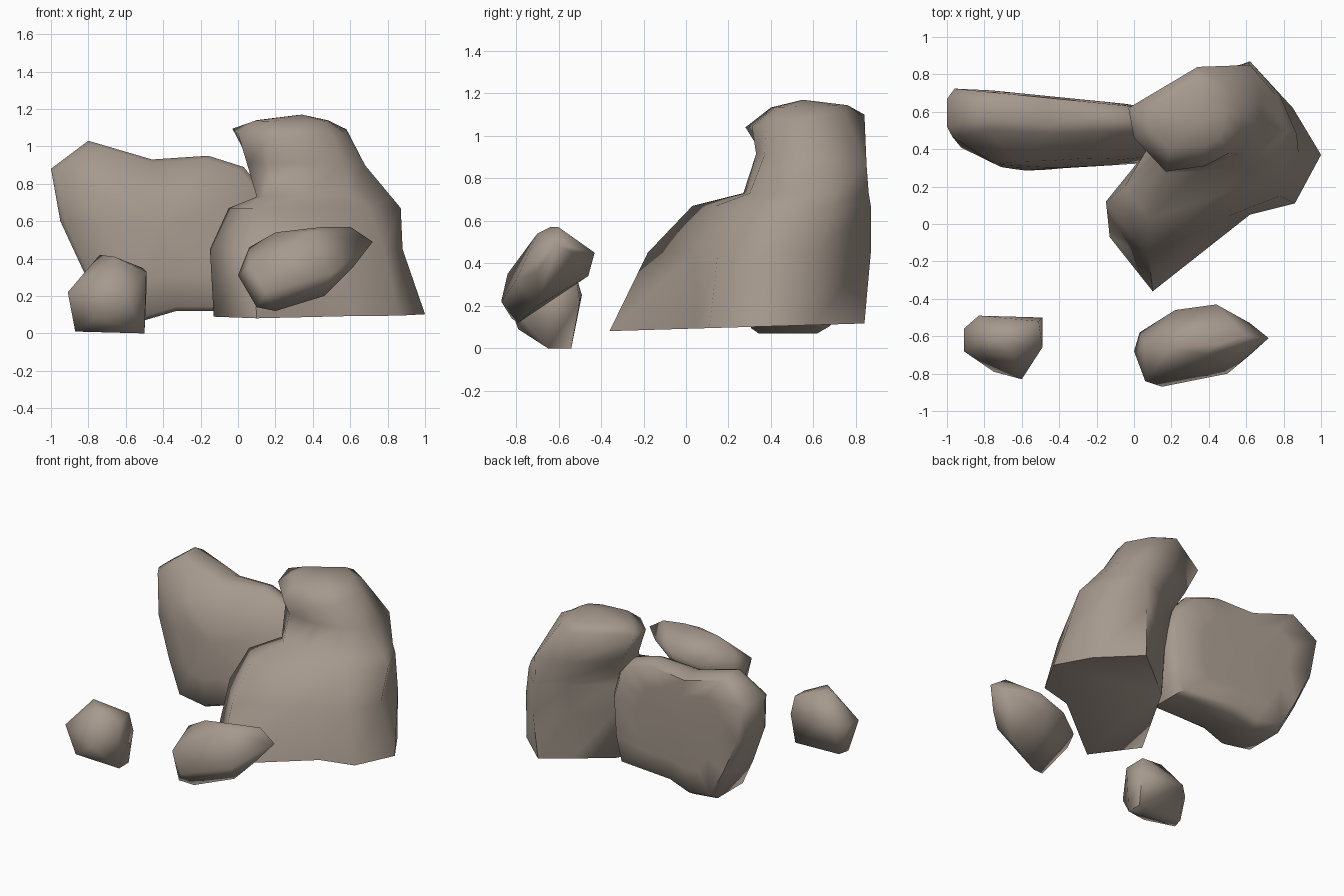
import bpy
import bmesh
from math import radians

default_cube = bpy.data.objects.get("Cube")
if default_cube:
    bpy.data.objects.remove(default_cube, do_unlink=True)

# Single warm grey stone material
stone = bpy.data.materials.new("warm_grey_stone")
stone.use_nodes = True
stone_colour = (.38, .32, .27, 1)
stone.diffuse_color = stone_colour
stone.node_tree.nodes["Principled BSDF"].inputs["Base Color"].default_value = stone_colour


def finish(name, bm, angle):
    """Turn a bmesh into a smooth shaded stone object."""
    bmesh.ops.recalc_face_normals(bm, faces=bm.faces[:])
    mesh = bpy.data.meshes.new(name)
    bm.to_mesh(mesh)
    bm.free()
    mesh.materials.append(stone)
    rock = bpy.data.objects.new(name, mesh)
    bpy.context.scene.collection.objects.link(rock)
    bpy.ops.object.select_all(action="DESELECT")
    rock.select_set(True)
    bpy.context.view_layer.objects.active = rock
    bpy.ops.object.shade_smooth_by_angle(angle=radians(angle))


def loft(name, rings, angle, start_centre=None, end_centre=None):
    """Skin a stack of equal rings; close each end with a face or a fan."""
    bm = bmesh.new()
    loops = [[bm.verts.new(point) for point in ring] for ring in rings]
    count = len(loops[0])
    for lower, upper in zip(loops, loops[1:]):
        for i in range(count):
            j = (i + 1) % count
            bm.faces.new((lower[i], lower[j], upper[j], upper[i]))
    for loop, centre in ((loops[0], start_centre), (loops[-1], end_centre)):
        if centre is None:
            bm.faces.new(loop)
        else:
            tip = bm.verts.new(centre)
            for i in range(count):
                bm.faces.new((loop[i], loop[(i + 1) % count], tip))
    finish(name, bm, angle)


def hull(name, points, angle):
    """Wrap a boulder around its corner points."""
    bm = bmesh.new()
    for point in points:
        bm.verts.new(point)
    bmesh.ops.convex_hull(bm, input=bm.verts[:])
    loose = [v for v in bm.verts if not v.link_faces]
    bmesh.ops.delete(bm, geom=loose, context="VERTS")
    finish(name, bm, angle)


# Tall leaning boulder: horizontal sections, each with height and backward tilt
tall_sections = [
    (.1, .03, [(-.13, -.07), (.1, -.36), (.62, .05), (.86, .11), (1, .37),
               (.86, .6), (.6, .84), (.42, .7), (.2, .52)]),
    (.45, 0, [(-.15, .12), (.08, -.18), (.5, .04), (.78, .15), (.88, .38),
              (.85, .62), (.62, .87), (.42, .74), (.19, .54)]),
    (.67, 0, [(-.05, .2), (.08, .03), (.42, .14), (.7, .25), (.87, .48),
              (.78, .69), (.62, .87), (.4, .77), (.17, .57)]),
    (.73, 0, [(.1, .36), (.17, .27), (.34, .28), (.6, .3), (.82, .5),
              (.76, .69), (.61, .86), (.38, .78), (.16, .58)]),
    (.92, -.1, [(.05, .47), (.16, .36), (.4, .33), (.56, .37), (.68, .5),
                (.68, .67), (.62, .85), (.36, .81), (.08, .62)]),
    (1.04, .16, [(0, .46), (.17, .28), (.38, .31), (.51, .38), (.57, .5),
                 (.58, .6), (.48, .75), (.34, .84), (-.03, .62)]),
    (1.13, .03, [(.09, .5), (.19, .4), (.38, .42), (.46, .46), (.48, .52),
                 (.48, .6), (.42, .7), (.33, .76), (.1, .62)]),
]
tall_rings = [[(x, y, z + min(tilt * (y - .28), .06)) for x, y in section]
              for z, tilt, section in tall_sections]
loft("tall_boulder", tall_rings, 80, end_centre=(.34, .55, 1.17))

# Upright slab: one outline, scaled through its thickness for rounded faces
slab_outline = [(-1, .88), (-.8, 1.03), (-.46, .93), (-.16, .95), (.03, .89),
                (.14, .76), (.19, .6), (.17, .3), (.12, .12), (-.33, .12),
                (-.5, .07), (-.7, .1), (-.82, .32), (-.95, .6)]
slab_x, slab_z = -.42, .56
# Each layer has a scale, a depth, a skew along the slab and a backward lean
slab_layers = [(.55, .32, -.06, .1), (.95, .41, -.02, .22), (1, .45, 0, .22),
               (1, .61, .1, 0), (.93, .67, .1, 0), (.6, .68, .1, 0)]


def slab_point(x, z, scale, depth, skew, lean):
    """Scale an outline point about the slab middle and slant its depth."""
    across, up = (x - slab_x) * scale, (z - slab_z) * scale
    return slab_x + across, depth - skew * across + lean * up, slab_z + up


slab_rings = [[slab_point(x, z, *layer) for x, z in slab_outline]
              for layer in slab_layers]
loft("upright_slab", slab_rings, 60,
     start_centre=(slab_x, .3, slab_z), end_centre=(slab_x, .68, slab_z))

# Long tilted boulder in front
hull("long_boulder", [
    (0, -.68, .31), (.03, -.58, .36), (.06, -.65, .46), (.06, -.84, .35),
    (.15, -.87, .22), (.1, -.82, .14), (.2, -.79, .12), (.2, -.66, .54),
    (.22, -.46, .4), (.44, -.43, .45), (.4, -.46, .34), (.46, -.64, .57),
    (.6, -.6, .57), (.72, -.61, .49), (.62, -.53, .45), (.5, -.8, .32),
    (.46, -.7, .2), (.62, -.7, .36), (.38, -.7, .54),
], 80)

# Small chunky boulder in front
hull("small_boulder", [
    (-.87, -.62, .01), (-.85, -.54, .01), (-.5, -.65, 0), (-.5, -.54, 0),
    (-.91, -.56, .22), (-.91, -.68, .22), (-.75, -.79, .09), (-.6, -.83, .2),
    (-.49, -.5, .22), (-.49, -.66, .33), (-.51, -.52, .35), (-.74, -.6, .42),
    (-.66, -.68, .41), (-.83, -.49, .25),
], 80)
